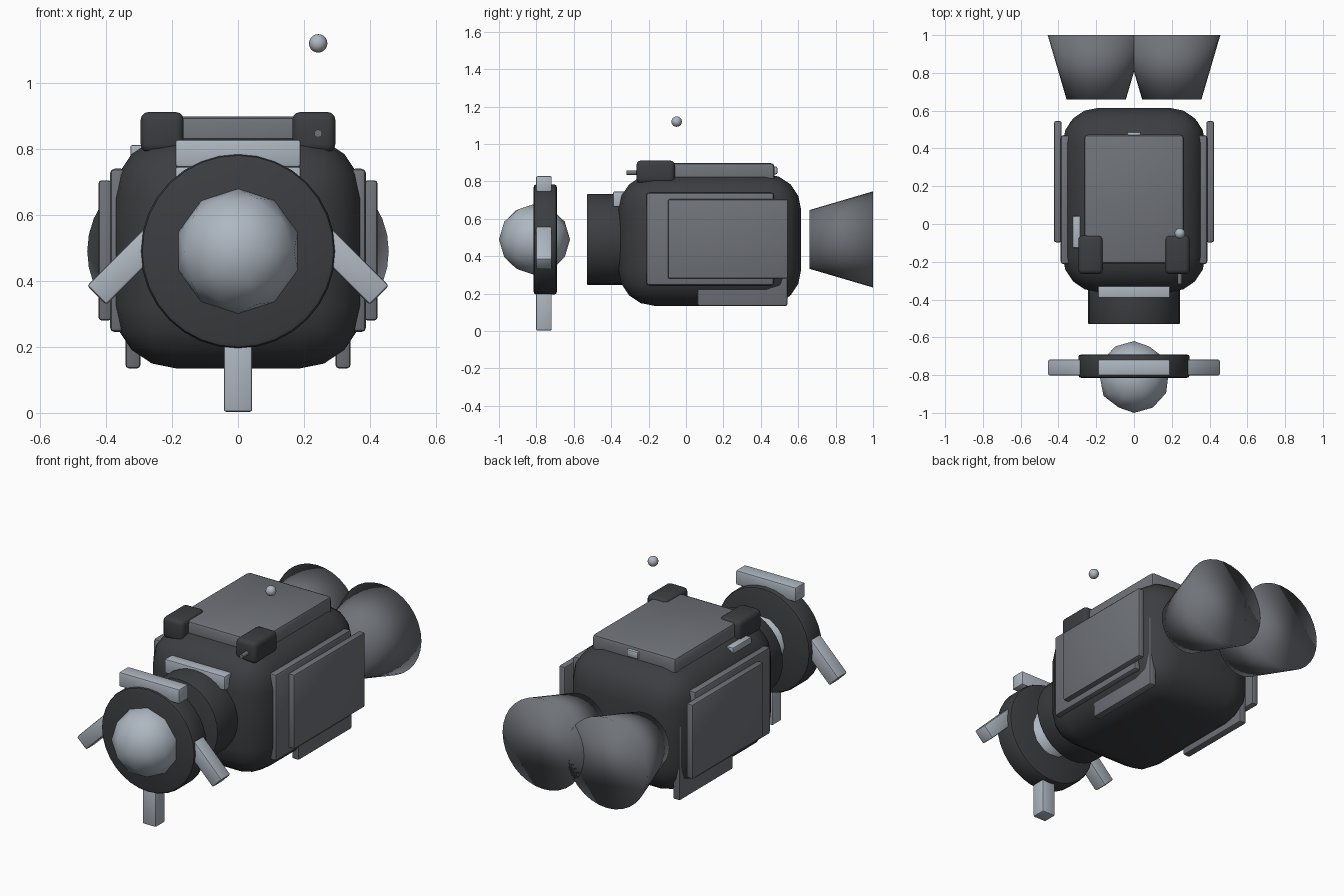
import bpy
from math import radians

if "Cube" in bpy.data.objects:
    bpy.data.objects.remove(bpy.data.objects["Cube"])


def material(name, rgb):
    m = bpy.data.materials.new(name)
    m.diffuse_color = (*rgb, 1)
    m.use_nodes = True
    m.node_tree.nodes["Principled BSDF"].inputs["Base Color"].default_value = m.diffuse_color
    return m


DARK = material("dark", (0.045, 0.047, 0.052))
MID = material("mid", (0.16, 0.17, 0.19))
LIGHT = material("light", (0.42, 0.47, 0.53))


def finish(name, mat, bevel=0.0, segments=2, angle=35):
    o = bpy.context.object
    o.name = name
    o.data.materials.append(mat)
    if bevel:
        b = o.modifiers.new("bevel", 'BEVEL')
        b.width, b.segments = bevel, segments
        b.limit_method = 'ANGLE'
        b.use_clamp_overlap = True
        bpy.ops.object.modifier_apply(modifier="bevel")
    if angle:
        bpy.ops.object.shade_smooth_by_angle(angle=radians(angle))
    else:
        bpy.ops.object.shade_smooth()
    return o


def box(name, mat, x, y, z, bevel=0.01, segments=2, tilt=0):
    """Bevelled box from (min, max) ranges, tilted about its own y axis."""
    r = (x, y, z)
    bpy.ops.mesh.primitive_cube_add(size=1, location=[sum(a) / 2 for a in r],
                                    rotation=(0, radians(tilt), 0))
    o = bpy.context.object
    o.scale = [a[1] - a[0] for a in r]
    bpy.ops.object.transform_apply(location=False, rotation=False, scale=True)
    return finish(name, mat, bevel, segments)


def cone(name, mat, x, z, y, r, bevel=0.0, sides=32, angle=35):
    """Cone or cylinder along y, radius r[0] at y[0] and r[1] at y[1]."""
    bpy.ops.mesh.primitive_cone_add(vertices=sides, radius1=r[0], radius2=r[1],
                                    depth=y[1] - y[0],
                                    location=(x, sum(y) / 2, z),
                                    rotation=(radians(-90), 0, 0))
    return finish(name, mat, bevel, 2, angle)


CZ = 0.49  # height of the central axis

# Rounded main body and front collar
box("body", DARK, (-0.378, 0.378), (-0.36, 0.615), (0.135, 0.84), 0.19, 4)
cone("front_collar", DARK, 0, CZ, (-0.53, -0.28), (0.243, 0.243), 0.006)
box("collar_plate", LIGHT, (-0.19, 0.19), (-0.39, -0.31), (0.665, 0.745), 0.006)

# Eye ring and faceted eye
cone("eye_ring", DARK, 0, CZ, (-0.815, -0.69), (0.295, 0.295), 0.016)
bpy.ops.mesh.primitive_ico_sphere_add(subdivisions=2, radius=0.19,
                                      location=(0, -0.81, CZ),
                                      rotation=(radians(90), 0, 0))
finish("eye", LIGHT, angle=0)

# Fins around the ring
fy = (-0.802, -0.718)
box("top_fin", LIGHT, (-0.19, 0.19), fy, (0.745, 0.828), 0.008)
box("bottom_fin", LIGHT, (-0.043, 0.043), fy, (0.003, 0.25), 0.008)

for side, s in (("right", 1), ("left", -1)):
    def mx(a, b):
        return tuple(sorted((s * a, s * b)))
    # Slanted side fin
    box(side + "_fin", LIGHT, mx(0.215, 0.465), fy, (0.404, 0.486), 0.008, tilt=45 * s)
    # Layered side panels
    box(side + "_inner_panel", MID, mx(0.34, 0.388), (-0.212, 0.47), (0.245, 0.74), 0.014)
    box(side + "_outer_panel", MID, mx(0.383, 0.423), (-0.097, 0.545), (0.28, 0.705), 0.01)
    box(side + "_lower_panel", MID, mx(0.296, 0.341), (0.06, 0.543), (0.135, 0.56), 0.01)
    # Top latch block
    box(side + "_latch_block", DARK, mx(0.165, 0.295), (-0.265, -0.06), (0.79, 0.912), 0.024, 3)
    # Rear thruster bell
    cone(side + "_thruster", MID, 0.2 * s, CZ, (0.66, 1.0), (0.157, 0.257), angle=0)

# Top hatch and small details
box("top_hatch", MID, (-0.265, 0.265), (-0.21, 0.473), (0.78, 0.898), 0.02)
box("hatch_handle", LIGHT, (-0.036, 0.036), (0.45, 0.488), (0.838, 0.88), 0.008)
box("side_light", LIGHT, (-0.326, -0.284), (-0.127, 0.042), (0.765, 0.812), 0.006)
cone("antenna_stub", MID, 0.243, 0.847, (-0.318, -0.24), (0.012, 0.012), sides=12)

# Floating beacon ball
bpy.ops.mesh.primitive_uv_sphere_add(segments=16, ring_count=10, radius=0.028,
                                     location=(0.243, -0.05, 1.12))
finish("beacon_ball", LIGHT, angle=0)
